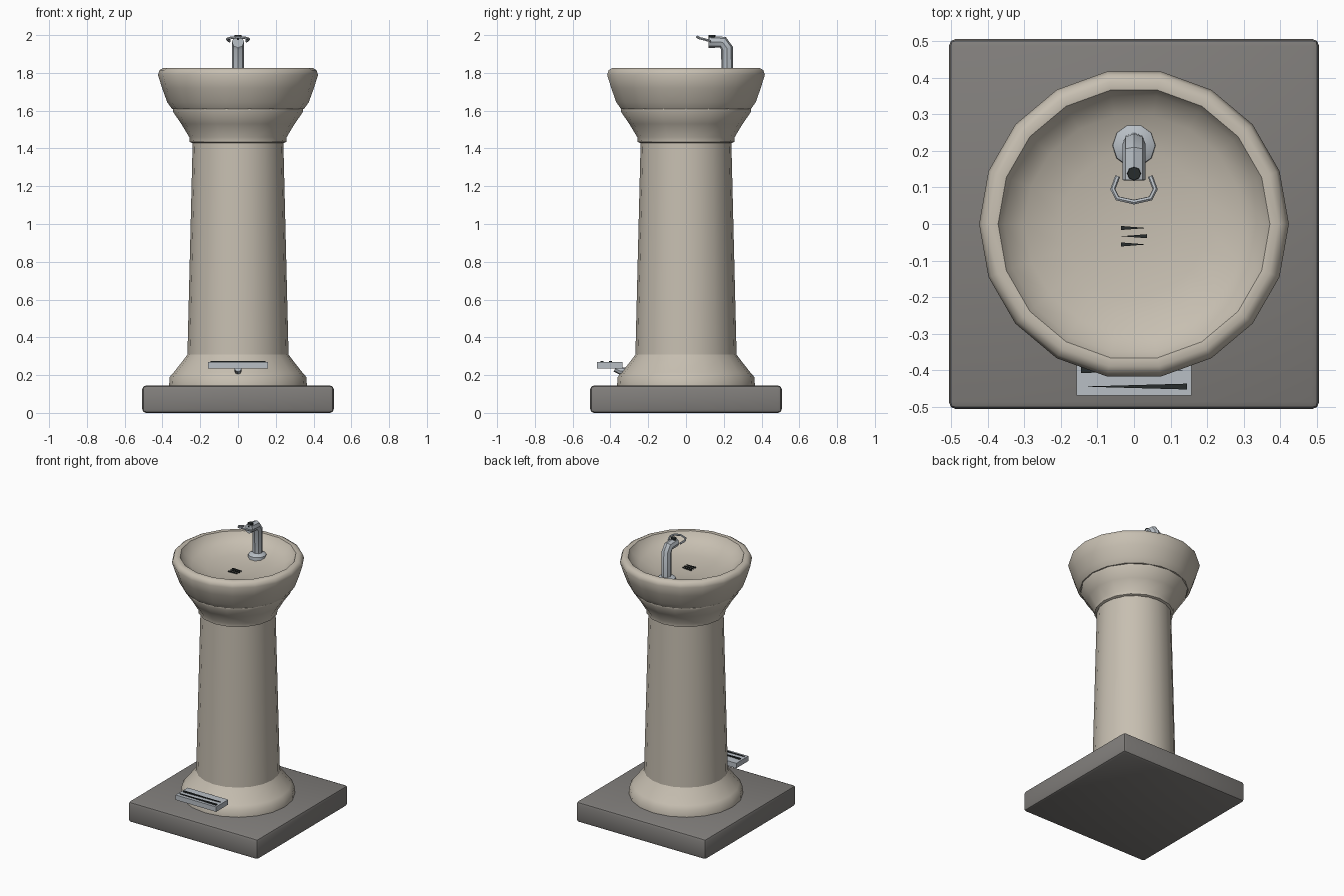
import bpy, bmesh, math

if "Cube" in bpy.data.objects:
    bpy.data.objects.remove(bpy.data.objects["Cube"])


def material(name, rgb):
    m = bpy.data.materials.new(name)
    m.diffuse_color = (*rgb, 1)
    m.use_nodes = True
    m.node_tree.nodes["Principled BSDF"].inputs["Base Color"].default_value = m.diffuse_color
    return m


STONE = material("stone", (0.57, 0.52, 0.44))
GRANITE = material("granite", (0.22, 0.21, 0.20))
STEEL = material("steel", (0.48, 0.52, 0.56))
BLACK = material("black", (0.02, 0.025, 0.025))


def finish(ob, mat, angle=40):
    ob.data.materials.append(mat)
    bpy.ops.object.select_all(action='DESELECT')
    ob.select_set(True)
    bpy.context.view_layer.objects.active = ob
    if ob.type == 'CURVE':
        bpy.ops.object.convert(target='MESH')
        ob = bpy.context.object
    bpy.ops.object.shade_smooth_by_angle(angle=math.radians(angle))
    return ob


def from_bmesh(name, bm, mat, angle=40):
    bmesh.ops.recalc_face_normals(bm, faces=bm.faces)
    me = bpy.data.meshes.new(name)
    bm.to_mesh(me)
    bm.free()
    ob = bpy.data.objects.new(name, me)
    bpy.context.collection.objects.link(ob)
    return finish(ob, mat, angle)


def lathe(name, profile, sides, mat, x=0, y=0, angle=40):
    """Spin (radius, z) points around a vertical axis; both ends are capped."""
    bm = bmesh.new()
    rings = []
    for r, z in profile:
        rings.append([bm.verts.new((x + r * math.cos(math.tau * i / sides),
                                    y + r * math.sin(math.tau * i / sides), z))
                      for i in range(sides)])
    for a, b in zip(rings, rings[1:]):
        for i in range(sides):
            j = (i + 1) % sides
            bm.faces.new((a[i], a[j], b[j], b[i]))
    bm.faces.new(rings[0])
    bm.faces.new(rings[-1])
    return from_bmesh(name, bm, mat, angle)


def box(name, lo, hi, mat, bevel=0):
    bm = bmesh.new()
    bmesh.ops.create_cube(bm, size=1)
    for v in bm.verts:
        v.co = [(a + b) / 2 + c * (b - a) for a, b, c in zip(lo, hi, v.co)]
    if bevel:
        bmesh.ops.bevel(bm, geom=bm.edges[:], offset=bevel, segments=2,
                        profile=0.5, affect='EDGES')
    return from_bmesh(name, bm, mat, 35)


def tube(name, points, radius, mat, res=2):
    cu = bpy.data.curves.new(name, 'CURVE')
    cu.dimensions = '3D'
    cu.bevel_depth = radius
    cu.bevel_resolution = res
    cu.use_fill_caps = True
    sp = cu.splines.new('POLY')
    sp.points.add(len(points) - 1)
    for p, co in zip(sp.points, points):
        p.co = (*co, 1)
    ob = bpy.data.objects.new(name, cu)
    bpy.context.collection.objects.link(ob)
    return finish(ob, mat)


def wedge_slot(name, tip_x, wide_x, y, z, width):
    """Thin dark tapered slot lying on a surface."""
    bm = bmesh.new()
    tri = [(tip_x, y), (wide_x, y - width / 2), (wide_x, y + width / 2)]
    f = bm.faces.new([bm.verts.new((px, py, z - 0.004)) for px, py in tri])
    ext = bmesh.ops.extrude_face_region(bm, geom=[f])
    for v in ext["geom"]:
        if isinstance(v, bmesh.types.BMVert):
            v.co.z += 0.01
    return from_bmesh(name, bm, BLACK)


# Plinth, foot, column and collar
box("plinth", (-0.507, -0.507, 0), (0.507, 0.507, 0.145), GRANITE, 0.02)
lathe("foot", [(0.365, 0.14), (0.362, 0.19), (0.34, 0.215), (0.285, 0.285),
               (0.267, 0.31)], 20, STONE)
lathe("column", [(0.268, 0.30), (0.24, 1.44)], 20, STONE)
lathe("collar", [(0.24, 1.428), (0.256, 1.435), (0.258, 1.46), (0.30, 1.53),
                 (0.345, 1.595), (0.345, 1.608)], 16, STONE)

# Basin with a shallow dished interior
lathe("basin", [(0.325, 1.605), (0.35, 1.61), (0.375, 1.645), (0.402, 1.72),
                (0.424, 1.79), (0.415, 1.815), (0.395, 1.827), (0.372, 1.824),
                (0.355, 1.795), (0.30, 1.757), (0.20, 1.732), (0.08, 1.721),
                (0.02, 1.72)], 18, STONE)
for k in range(3):
    s = 1 if k % 2 else -1
    wedge_slot(f"drain_slot_{k + 1}", -s * 0.035, s * 0.035,
               -0.011 - 0.0225 * k, 1.722, 0.011)

# Tap: base flange, bent spout, nozzle and mouth guard
lathe("tap_flange", [(0.06, 1.725), (0.058, 1.75), (0.03, 1.765)], 10, STEEL,
      y=0.215)
tube("tap_spout", [(0, 0.219, 1.73), (0, 0.217, 1.93), (0, 0.195, 1.962),
                   (0, 0.12, 1.964)], 0.032, STEEL)
lathe("tap_nozzle", [(0.02, 1.975), (0.018, 2.0)], 8, BLACK, y=0.138)
tube("mouth_guard", [(-0.045, 0.13, 1.968), (-0.058, 0.095, 1.978),
                     (-0.045, 0.07, 1.984), (0, 0.06, 1.99),
                     (0.045, 0.07, 1.984), (0.058, 0.095, 1.978),
                     (0.045, 0.13, 1.968)], 0.007, STEEL, 1)

# Foot pedal with grip slots and its bracket
box("pedal", (-0.158, -0.47, 0.235), (0.158, -0.335, 0.27), STEEL)
wedge_slot("pedal_grip_front", -0.145, 0.145, -0.445, 0.27, 0.016)
wedge_slot("pedal_grip_back", 0.145, -0.145, -0.40, 0.27, 0.016)
tube("pedal_bracket", [(0, -0.375, 0.235), (0, -0.35, 0.222),
                       (0, -0.30, 0.222)], 0.018, STEEL)
